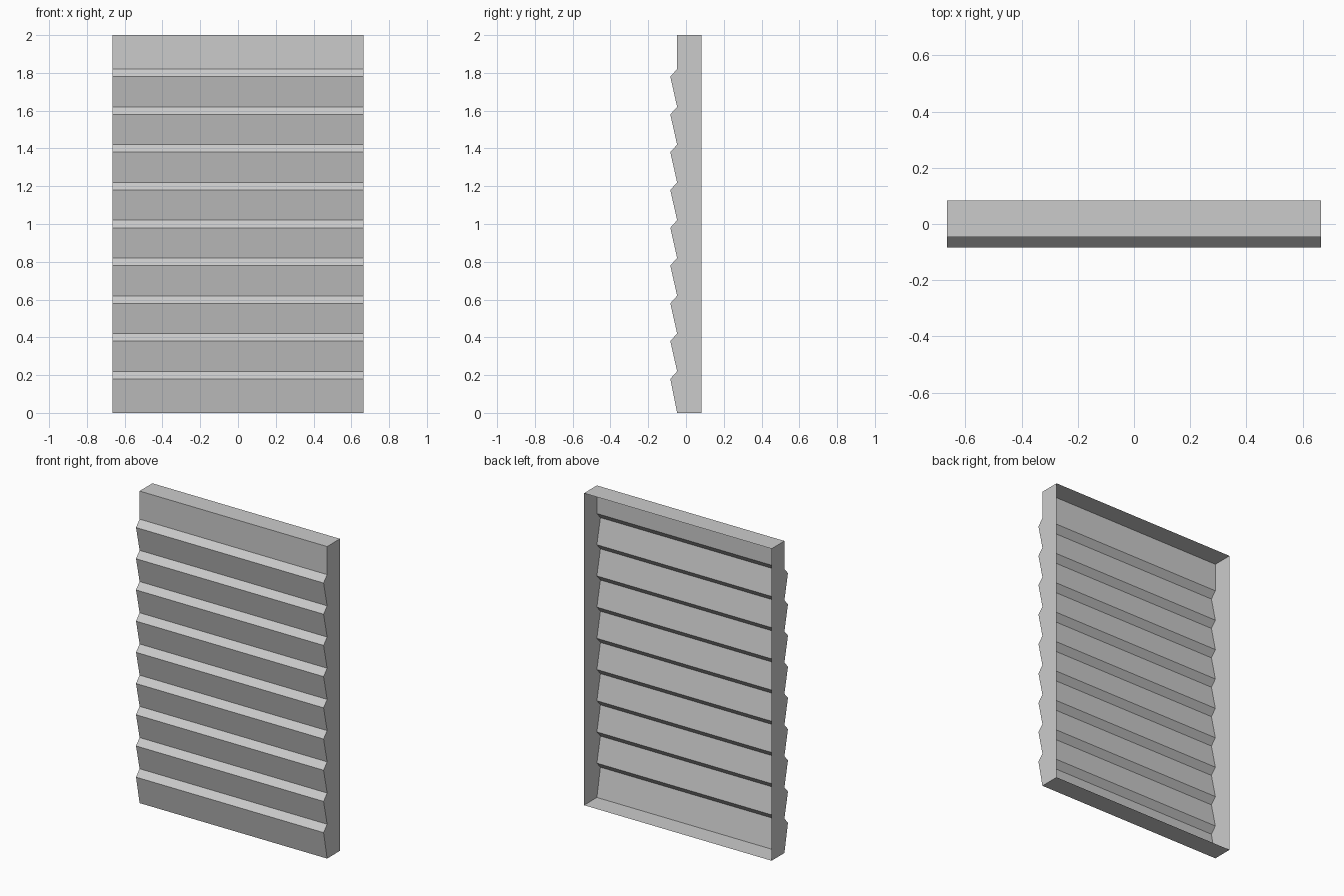
import bpy

if "Cube" in bpy.data.objects:
    bpy.data.objects.remove(bpy.data.objects["Cube"])

HALF_W, BACK, VALLEY, RIDGE, HEIGHT = 0.665, 0.083, -0.047, -0.083, 2.0

# Side profile of the slatted sheet (y, z), from bottom to top
profile = [(VALLEY, 0.0)]
for i in range(1, 10):
    profile += [(RIDGE, 0.2 * i - 0.02), (VALLEY, 0.2 * i + 0.02)]
profile.append((VALLEY, HEIGHT))


def make_part(name, verts, faces):
    mesh = bpy.data.meshes.new(name)
    mesh.from_pydata(verts, [], faces)
    mesh.update()
    obj = bpy.data.objects.new(name, mesh)
    bpy.context.collection.objects.link(obj)
    return obj


# Slatted front: profile swept across the width
n = len(profile)
verts = [(x, y, z) for x in (-HALF_W, HALF_W) for y, z in profile]
make_part("slatted_front", verts, [(i, n + i, n + i + 1, i + 1) for i in range(n - 1)])

# Side walls: profile closed by the straight back edge, facing outwards
outline = profile + [(BACK, HEIGHT), (BACK, 0.0)]
for name, x in (("left_side", -HALF_W), ("right_side", HALF_W)):
    points = outline if x < 0 else outline[::-1]
    make_part(name, [(x, y, z) for y, z in points], [tuple(range(len(points)))])

# Top and bottom panels; the back stays open
for name, z in (("top_panel", HEIGHT), ("bottom_panel", 0.0)):
    corners = [(-HALF_W, VALLEY, z), (HALF_W, VALLEY, z),
               (HALF_W, BACK, z), (-HALF_W, BACK, z)]
    make_part(name, corners, [(0, 1, 2, 3) if z else (3, 2, 1, 0)])
